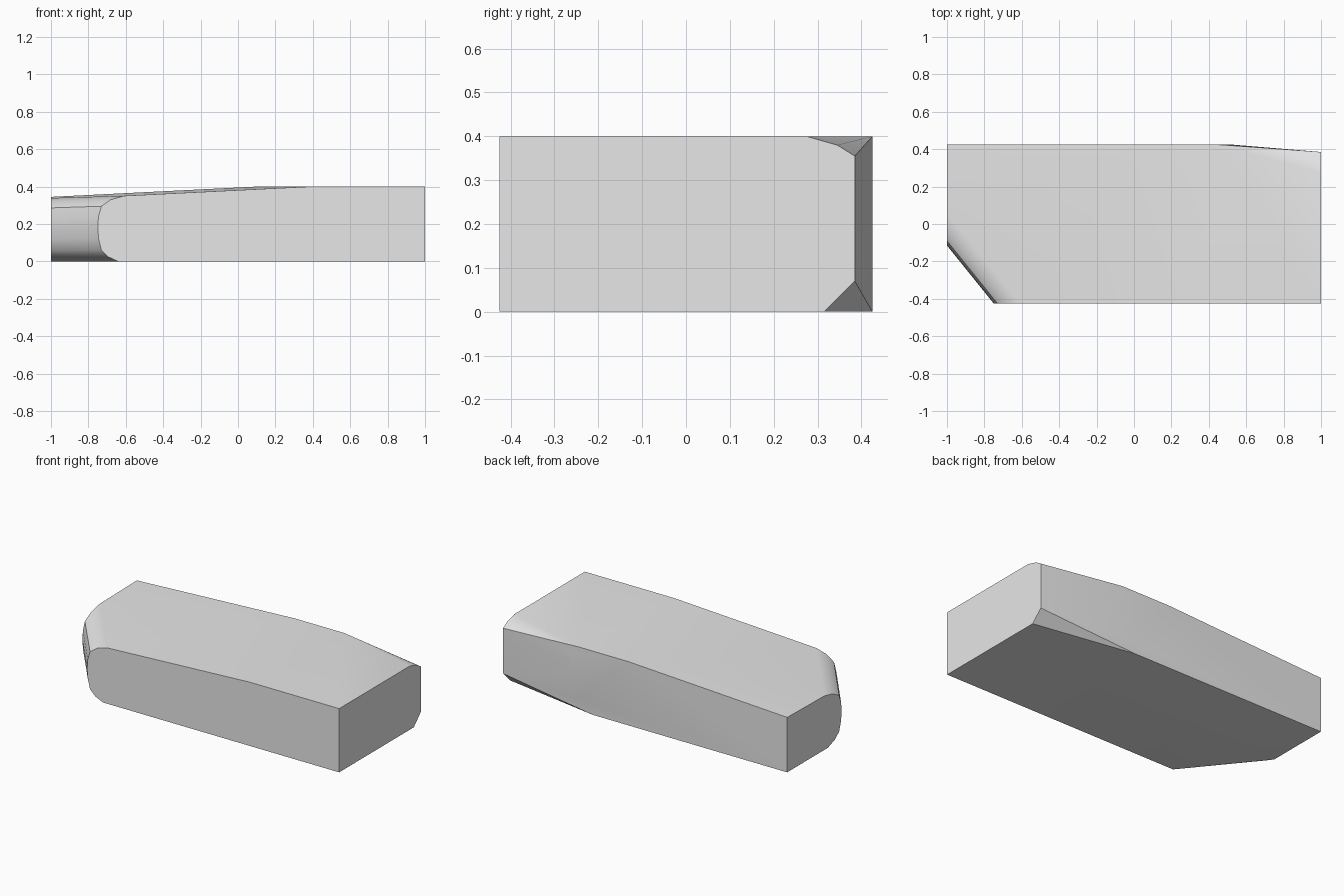
import bpy, bmesh, math

cube = bpy.data.objects.get("Cube")
if cube:
    bpy.data.objects.remove(cube)

HALF_X, HALF_Y, HEIGHT = 1.0, 0.425, 0.4


def top_height(x, y):
    """Flat top that slopes gently down past a slanted crease."""
    crease = 0.24 - 0.33 * y
    return HEIGHT - 0.05 * max(0, crease - x)


points = []

# Square corners
for x, y in [(HALF_X, -HALF_Y), (-HALF_X, HALF_Y)]:
    points += [(x, y, 0), (x, y, top_height(x, y))]

# Crease across the top
for x, y in [(0.38, -HALF_Y), (0.1, HALF_Y)]:
    points.append((x, y, HEIGHT))

# Rounded nose corner: one profile carried diagonally from front to end
nose = [(-0.64, 0), (-0.695, 0.025), (-0.73, 0.06), (-0.745, 0.12),
        (-0.75, 0.18), (-0.746, 0.24), (-0.73, 0.295), (-0.68, 0.33), (-0.61, 1)]
for x, z in nose:
    y_end = -HALF_Y + 1.24 * (x + HALF_X)
    points.append((x, -HALF_Y, min(z, top_height(x, -HALF_Y))))
    drop = 0.012 * min(z, HEIGHT) / HEIGHT
    points.append((-HALF_X, y_end, min(z - drop, top_height(-HALF_X, y_end))))

# Tapered back corner: chamfered end section
for y, z in [(0.315, 0), (0.385, 0.07), (0.385, 0.355), (0.345, 0.38), (0.275, HEIGHT)]:
    points.append((HALF_X, y, z))

# Curved line where the taper meets the back wall
for x, z in [(0.35, 0), (0.46, 0.07), (0.51, 0.15), (0.52, 0.22),
             (0.51, 0.3), (0.49, 0.36), (0.44, HEIGHT)]:
    points.append((x, HALF_Y, z))

# Skin the solid block
bm = bmesh.new()
for p in points:
    bm.verts.new(p)
bmesh.ops.remove_doubles(bm, verts=bm.verts, dist=0.0005)
hull = bmesh.ops.convex_hull(bm, input=bm.verts)
loose = [v for v in bm.verts if not v.link_faces]
bmesh.ops.delete(bm, geom=loose, context="VERTS")
bmesh.ops.dissolve_limit(bm, angle_limit=math.radians(0.5),
                         verts=bm.verts, edges=bm.edges)
bmesh.ops.recalc_face_normals(bm, faces=bm.faces)

mesh = bpy.data.meshes.new("block_body")
bm.to_mesh(mesh)
bm.free()
body = bpy.data.objects.new("block_body", mesh)
bpy.context.collection.objects.link(body)

# Plain grey finish
grey = bpy.data.materials.new("plain_grey")
grey.use_nodes = True
colour = (0.8, 0.8, 0.8, 1)
grey.diffuse_color = colour
grey.node_tree.nodes["Principled BSDF"].inputs["Base Color"].default_value = colour
mesh.materials.append(grey)

bpy.ops.object.select_all(action="DESELECT")
body.select_set(True)
bpy.context.view_layer.objects.active = body
bpy.ops.object.shade_smooth_by_angle(angle=math.radians(30))
